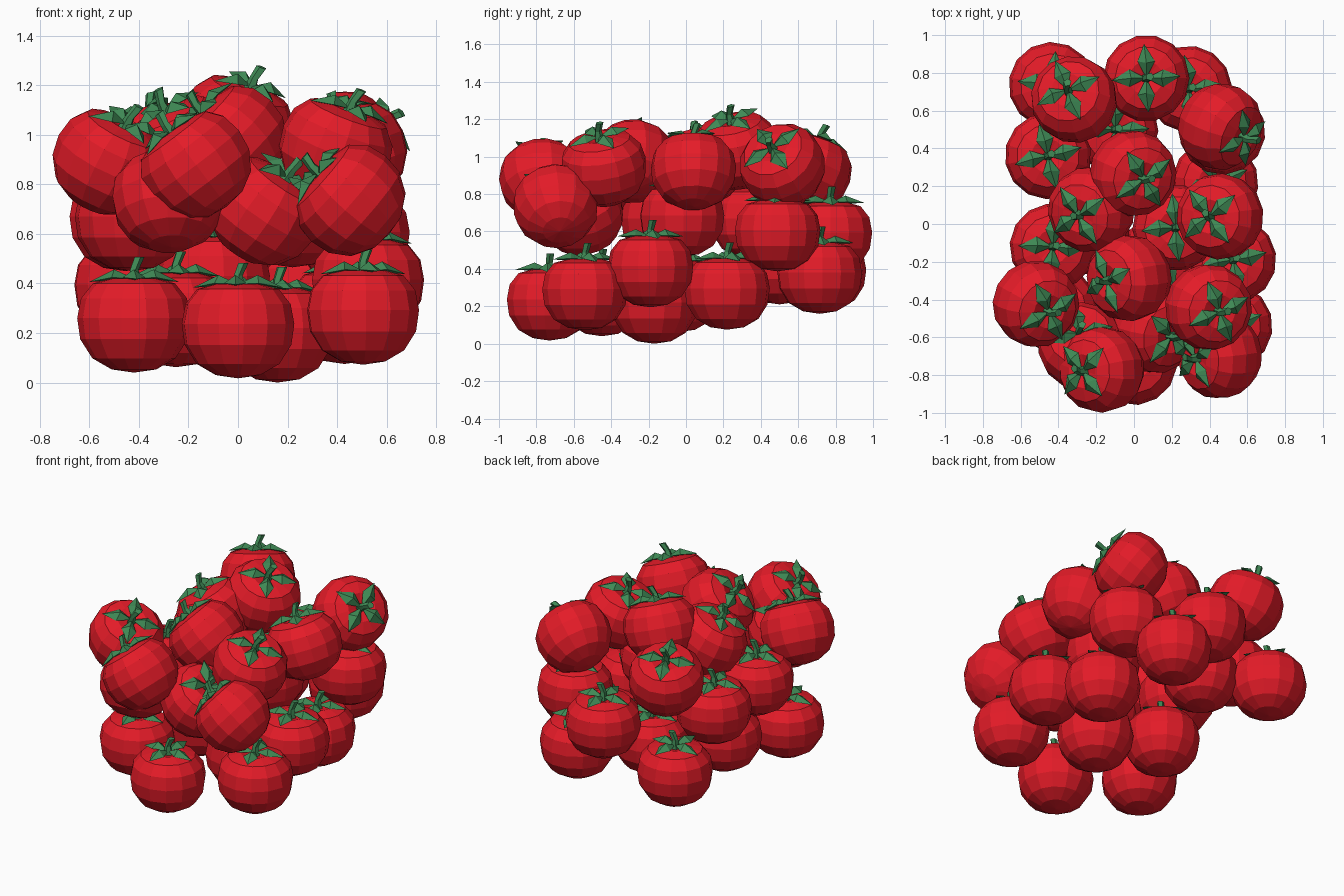
import bpy, bmesh, math
from mathutils import Vector, Matrix

if "Cube" in bpy.data.objects:
    bpy.data.objects.remove(bpy.data.objects["Cube"])


def material(name, rgb):
    m = bpy.data.materials.new(name)
    m.diffuse_color = (*rgb, 1)
    m.use_nodes = True
    m.node_tree.nodes["Principled BSDF"].inputs["Base Color"].default_value = m.diffuse_color
    return m


RED = material("tomato red", (0.78, 0.011, 0.021))
GREEN = material("leaf green", (0.05, 0.255, 0.092))


def finish(bm, name, mat):
    bmesh.ops.recalc_face_normals(bm, faces=bm.faces)
    me = bpy.data.meshes.new(name)
    bm.to_mesh(me)
    bm.free()
    me.materials.append(mat)
    return me


# Fruit: a faceted lathe with a dimple at the top
def fruit_mesh(sides=14):
    profile = [(0.09, -0.187), (0.168, -0.142), (0.217, -0.065), (0.229, 0.02),
               (0.214, 0.10), (0.166, 0.160), (0.09, 0.181), (0.03, 0.161)]
    bm = bmesh.new()
    rings = []
    for r, z in profile:
        rings.append([bm.verts.new((r * math.cos(2 * math.pi * i / sides),
                                    r * math.sin(2 * math.pi * i / sides), z))
                      for i in range(sides)])
    for a, b in zip(rings, rings[1:]):
        for i in range(sides):
            j = (i + 1) % sides
            bm.faces.new((a[i], a[j], b[j], b[i]))
    for ring, z in ((rings[0], -0.2), (rings[-1], 0.151)):
        pole = bm.verts.new((0, 0, z))
        for i in range(sides):
            bm.faces.new((ring[i], ring[(i + 1) % sides], pole))
    return finish(bm, "fruit", RED)


# Calyx: four ridged pointed leaves and a short bent stem
def calyx_mesh():
    bm = bmesh.new()
    for k in range(4):
        turn = Matrix.Rotation(k * math.pi / 2, 3, 'Z')
        lift = 0.012 * (k % 2)
        pts = [(0, 0, 0.18), (0.09, 0.046, 0.184), (0.09, -0.046, 0.184),
               (0.08, 0, 0.217), (0.182, 0.012, 0.166 + lift), (0.08, 0, 0.173)]
        root, left, right, ridge, tip, under = [
            bm.verts.new(turn @ Vector(p)) for p in pts]
        for top in (ridge, under):
            for a, b in ((root, left), (left, tip), (tip, right), (right, root)):
                bm.faces.new((a, b, top))
    path = [(0, 0, 0.16, 0.028), (0, 0, 0.215, 0.019), (0.02, 0.008, 0.266, 0.022)]
    rings = [[bm.verts.new((x + r * math.cos(i * math.tau / 5),
                            y + r * math.sin(i * math.tau / 5), z)) for i in range(5)]
             for x, y, z, r in path]
    for a, b in zip(rings, rings[1:]):
        for i in range(5):
            j = (i + 1) % 5
            bm.faces.new((a[i], a[j], b[j], b[i]))
    bm.faces.new(rings[0])
    bm.faces.new(rings[-1])
    return finish(bm, "calyx", GREEN)


FRUIT, CALYX = fruit_mesh(), calyx_mesh()


# One tomato: centre, sideways lean of its top, turn of its leaves
def tomato(n, x, y, z, lean_x=0, lean_y=0, turn=0):
    axis = Vector((lean_x, lean_y, math.sqrt(1 - lean_x ** 2 - lean_y ** 2)))
    rot = Vector((0, 0, 1)).rotation_difference(axis).to_matrix().to_4x4()
    mat = Matrix.Translation((x, y, z)) @ rot @ Matrix.Rotation(math.radians(turn), 4, 'Z')
    for part, me in (("fruit", FRUIT), ("calyx", CALYX)):
        ob = bpy.data.objects.new(f"tomato_{part}_{n:02d}", me)
        ob.matrix_world = mat
        bpy.context.collection.objects.link(ob)


# Upright tomatoes of the lower and middle layers
upright = [(-.435, .735, .375), (.065, .772, .575), (.29, .715, .36), (-.455, .36, .65),
           (.43, .22, .275), (-.43, -.12, .65), (.22, -.02, .665), (.525, -.19, .395),
           (.505, -.54, .272), (0, -.73, .217), (-.42, -.45, .24), (-.25, -.04, .262),
           (.16, -.17, .2), (.467, .49, .587), (-.10, .50, .41)]

# Leaning tomatoes of the upper layers
leaning = [(-.315, .655, .92, -.2, .3, 20), (.45, .52, .945, .74, -.35, 15),
           (-.01, .27, 1.03, .35, -.18, 30), (.46, .04, .92, -.35, 0, 35),
           (-.22, .08, .94, -.42, -.2, 30), (-.02, -.285, .97, -.7, -.1, 20),
           (-.525, -.42, .885, .42, -.25, 25), (.39, -.438, .938, .35, -.15, 20),
           (-.165, -.77, .87, -.6, -.05, 40), (-.28, -.65, .73, -.05, .4, 10),
           (.46, -.695, .73, -.75, -.1, 30), (.10, -.56, .685, .55, -.2, 45)]

for n, p in enumerate(upright):
    tomato(n, *p, turn=(n * 37) % 30 - 10 if n != 1 else 0)
for n, p in enumerate(leaning):
    tomato(n + len(upright), *p)
